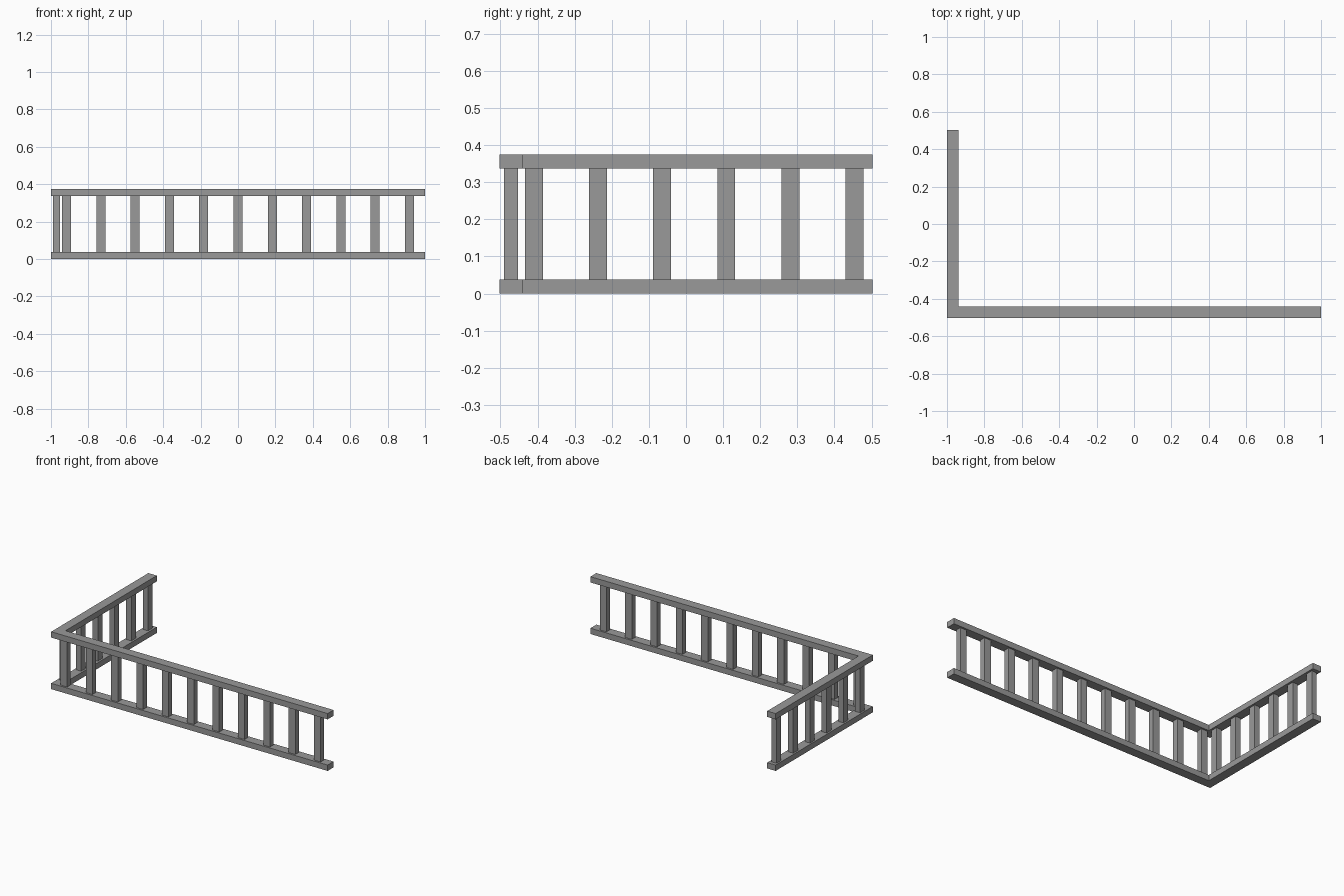
import bpy

cube = bpy.data.objects.get("Cube")
if cube:
    bpy.data.objects.remove(cube, do_unlink=True)

grey = bpy.data.materials.new("grey_paint")
grey.use_nodes = True
colour = (0.32, 0.32, 0.32, 1)
grey.diffuse_color = colour
grey.node_tree.nodes["Principled BSDF"].inputs["Base Color"].default_value = colour


def box(name, x, y, z):
    """Add a box spanning the (low, high) pairs x, y and z."""
    spans = (x, y, z)
    bpy.ops.mesh.primitive_cube_add(size=1, location=[(a + b) / 2 for a, b in spans])
    obj = bpy.context.object
    obj.name = name
    obj.scale = [b - a for a, b in spans]
    bpy.ops.object.transform_apply(location=False, rotation=False, scale=True)
    obj.data.materials.append(grey)


def around(centre, width):
    return centre - width / 2, centre + width / 2


HEIGHT, RAIL_H, RAIL_W = 0.375, 0.038, 0.061
FRONT, BACK = -0.502, 0.502
POST_W, POST_D = 0.048, 0.037
post_z = (RAIL_H, HEIGHT - RAIL_H)

# Top and bottom rails of both runs, meeting at the corner
for level, z in (("bottom", (0, RAIL_H)), ("top", (HEIGHT - RAIL_H, HEIGHT))):
    box(f"front_{level}_rail", (-1, 1), (FRONT, FRONT + RAIL_W), z)
    box(f"side_{level}_rail", (-1, -1 + RAIL_W), (FRONT + RAIL_W, BACK), z)

# Evenly spaced posts of the long front run
for i in range(11):
    box(f"front_post_{i + 1}", around(-0.917 + i * 0.1834, POST_W),
        around(FRONT + RAIL_W / 2, POST_D), post_z)

# Evenly spaced posts of the short side run
for i in range(6):
    box(f"side_post_{i + 1}", around(-1 + RAIL_W / 2 - 0.001, POST_D),
        around(-0.41 + i * 0.1728, POST_W), post_z)
